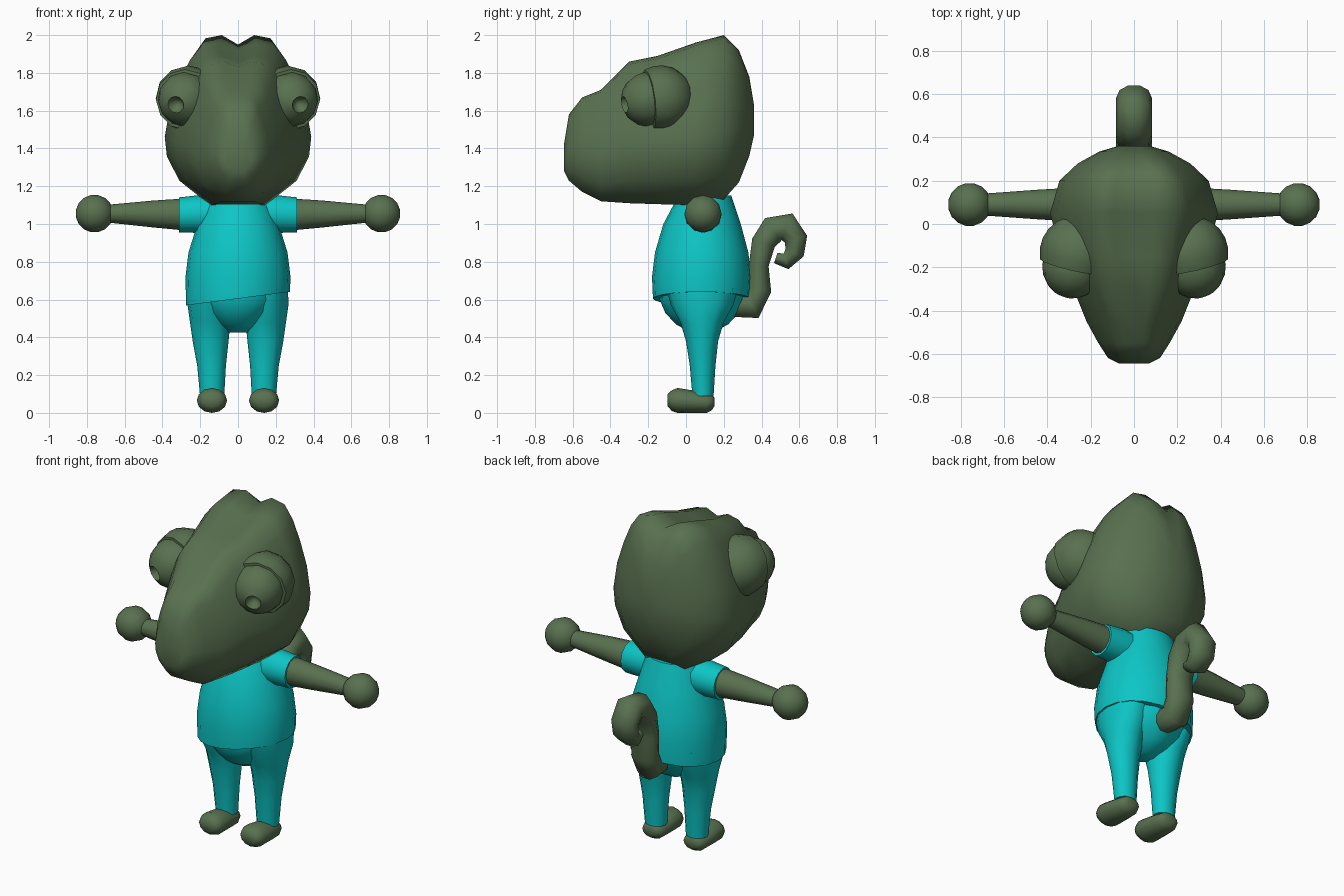
import bpy, bmesh, math
from mathutils import Vector

if "Cube" in bpy.data.objects:
    bpy.data.objects.remove(bpy.data.objects["Cube"])


def material(name, rgb):
    m = bpy.data.materials.new(name)
    m.diffuse_color = (*rgb, 1)
    m.use_nodes = True
    m.node_tree.nodes["Principled BSDF"].inputs["Base Color"].default_value = m.diffuse_color
    return m


SKIN = material("olive skin", (0.10, 0.165, 0.08))
CLOTH = material("turquoise cloth", (0.004, 0.56, 0.56))


def loft(name, rings, mat, caps=(True, True), angle=50):
    """Skin a list of equally sized point rings into one smooth object."""
    bm = bmesh.new()
    rows = [[bm.verts.new(p) for p in r] for r in rings]
    n = len(rows[0])
    for a, b in zip(rows, rows[1:]):
        for i in range(n):
            j = (i + 1) % n
            bm.faces.new((a[i], a[j], b[j], b[i]))
    if caps[0]:
        bm.faces.new(rows[0][::-1])
    if caps[1]:
        bm.faces.new(rows[-1])
    bmesh.ops.remove_doubles(bm, verts=bm.verts, dist=1e-5)
    bmesh.ops.recalc_face_normals(bm, faces=bm.faces)
    me = bpy.data.meshes.new(name)
    bm.to_mesh(me)
    bm.free()
    me.polygons.foreach_set("use_smooth", [True] * len(me.polygons))
    me.set_sharp_from_angle(angle=math.radians(angle))
    me.materials.append(mat)
    ob = bpy.data.objects.new(name, me)
    bpy.context.collection.objects.link(ob)
    return ob


def oval(c, u, v, n):
    """Ring around c spanned by the half-axis vectors u and v."""
    c, u, v = Vector(c), Vector(u), Vector(v)
    return [c + u * math.cos(2 * math.pi * i / n) + v * math.sin(2 * math.pi * i / n)
            for i in range(n)]


def lathe(name, centre, axis, profile, mat, n=12, angle=50):
    """Turn (distance along axis, radius) points around the axis."""
    d = Vector(axis).normalized()
    u = d.cross(Vector((0, 0, 1))).normalized()
    v = d.cross(u)
    rings = [oval(Vector(centre) + d * a, u * r, v * r, n) for a, r in profile if r > 0]
    return loft(name, rings, mat, angle=angle)


def arc(r, start, end, steps):
    """Profile points of a ball, angles measured from its rear pole."""
    return [(-r * math.cos(t), r * math.sin(t)) for t in
            (math.radians(start + (end - start) * i / steps) for i in range(steps + 1))]


# head: cross-sections from snout to nape (y, bottom, top, half width, crown dip)
SECTION = [(0, 0), (.38, 0), (.8, .15), (.97, .3), (1, .42), (.93, .6),
           (.8, .76), (.66, .89), (.5, .98), (.25, 1)]
rings = []
for y, zb, zt, w, dip in [
        (-.645, 1.28, 1.43, .07, 0), (-.62, 1.23, 1.58, .12, 0), (-.55, 1.17, 1.67, .165, 0),
        (-.45, 1.12, 1.71, .22, 0), (-.30, 1.11, 1.86, .28, .03), (-.15, 1.105, 1.89, .335, .03),
        (.05, 1.10, 1.96, .388, .04), (.2, 1.13, 2.0, .345, .05), (.28, 1.22, 1.92, .26, .03),
        (.335, 1.36, 1.78, .16, 0), (.36, 1.47, 1.63, .075, 0)]:
    half = [Vector((u * w, y, zb + v * (zt - zb))) for u, v in SECTION]
    top = Vector((0, y, zt - dip))
    mirror = [Vector((-p.x, p.y, p.z)) for p in half[:0:-1]]
    rings.append(half + [top] + mirror)
loft("head", rings, SKIN, angle=70)

# shirt body, with a slightly slanted hem
rings = [oval((0, cy, z), (rx, 0, 0), (0, ry, 0), 20) for z, rx, cy, ry in [
    (1.15, .165, .10, .14), (1.0, .215, .085, .205), (.85, .262, .083, .247),
    (.72, .278, .082, .262), (.605, .275, .082, .257), (.607, .25, .082, .235)]]
for ring in rings[-2:]:
    for p in ring:
        p.z += .13 * p.x
loft("shirt", rings, CLOTH)

# trouser seat
loft("trouser_seat", [oval((0, .085, z), (rx, 0, 0), (0, ry, 0), 16) for z, rx, ry in [
    (.68, .24, .23), (.6, .235, .225), (.53, .18, .195), (.47, .12, .14), (.425, .055, .06)]],
    CLOTH, angle=70)

# curled tail: path points (y, z, thickness, half width)
path = [(.25, .575, .07, .075), (.35, .565, .075, .083), (.39, .65, .065, .083),
        (.385, .78, .055, .083), (.41, .9, .067, .083), (.46, .97, .078, .083),
        (.535, .985, .08, .083), (.582, .92, .065, .083), (.575, .85, .055, .08),
        (.53, .802, .045, .07), (.475, .82, .03, .05)]
rings = []
for i, (y, z, r, w) in enumerate(path):
    a, b = path[max(i - 1, 0)], path[min(i + 1, len(path) - 1)]
    t = Vector((0, b[0] - a[0], b[1] - a[1])).normalized()
    rings.append(oval((0, y, z), (w, 0, 0), (0, -t.z * r, t.y * r), 10))
loft("tail", rings, SKIN, angle=70)

for s, side in ((-1, "right"), (1, "left")):
    # eyelid socket wrapped around the rear of the eye
    lathe(side + "_eyelid", (s * .262, -.135, 1.665), (s * .22, -.97, -.12),
          arc(.175, 12, 112, 6) + [(.068, .125), (.03, .1)], SKIN)
    # eyeball ending in a sunken pupil
    lathe(side + "_eyeball", (s * .28, -.2, 1.66), (s * .35, -.9, -.2),
          arc(.145, 15, 162, 8) + [(.11, .03), (.095, .012)], SKIN, n=12, angle=45)

    # leg, from hem to ankle
    loft(side + "_trouser_leg", [
        oval((s * cx, cy, z), (rx, 0, 0), (0, ry, 0), 12) for z, cx, rx, cy, ry in [
            (.66, .155, .11, .085, .19), (.57, .155, .112, .085, .165),
            (.48, .147, .107, .085, .115), (.38, .145, .095, .085, .085),
            (.25, .14, .076, .088, .068), (.09, .137, .064, .09, .056)]], CLOTH)

    # foot, from toe to heel
    loft(side + "_foot", [
        oval((s * .138, y, (zb + zt) / 2), (w, 0, 0), (0, 0, (zt - zb) / 2), 12)
        for y, zb, zt, w in [
            (-.097, .035, .1, .05), (-.075, .01, .12, .07), (-.045, 0, .132, .08),
            (.03, 0, .12, .077), (.11, 0, .105, .07), (.138, .015, .098, .058),
            (.15, .035, .08, .035)]], SKIN, angle=70)

    # sleeve, arm and ball hand
    def limb(name, rows, mat):
        loft(name, [oval((s * x, .09, z), (0, ry, 0), (0, 0, rz), 12)
                    for x, z, ry, rz in rows], mat)
    limb(side + "_sleeve", [(.1, 1.05, .1, .1), (.2, 1.053, .098, .1),
                            (.312, 1.048, .09, .093), (.312, 1.05, .075, .08)], CLOTH)
    limb(side + "_arm", [(.25, 1.05, .08, .087), (.45, 1.053, .068, .071),
                         (.7, 1.055, .05, .046)], SKIN)
    lathe(side + "_hand", (s * .76, .09, 1.055), (s, 0, 0), arc(.1, 12, 168, 7), SKIN,
          n=12, angle=60)
